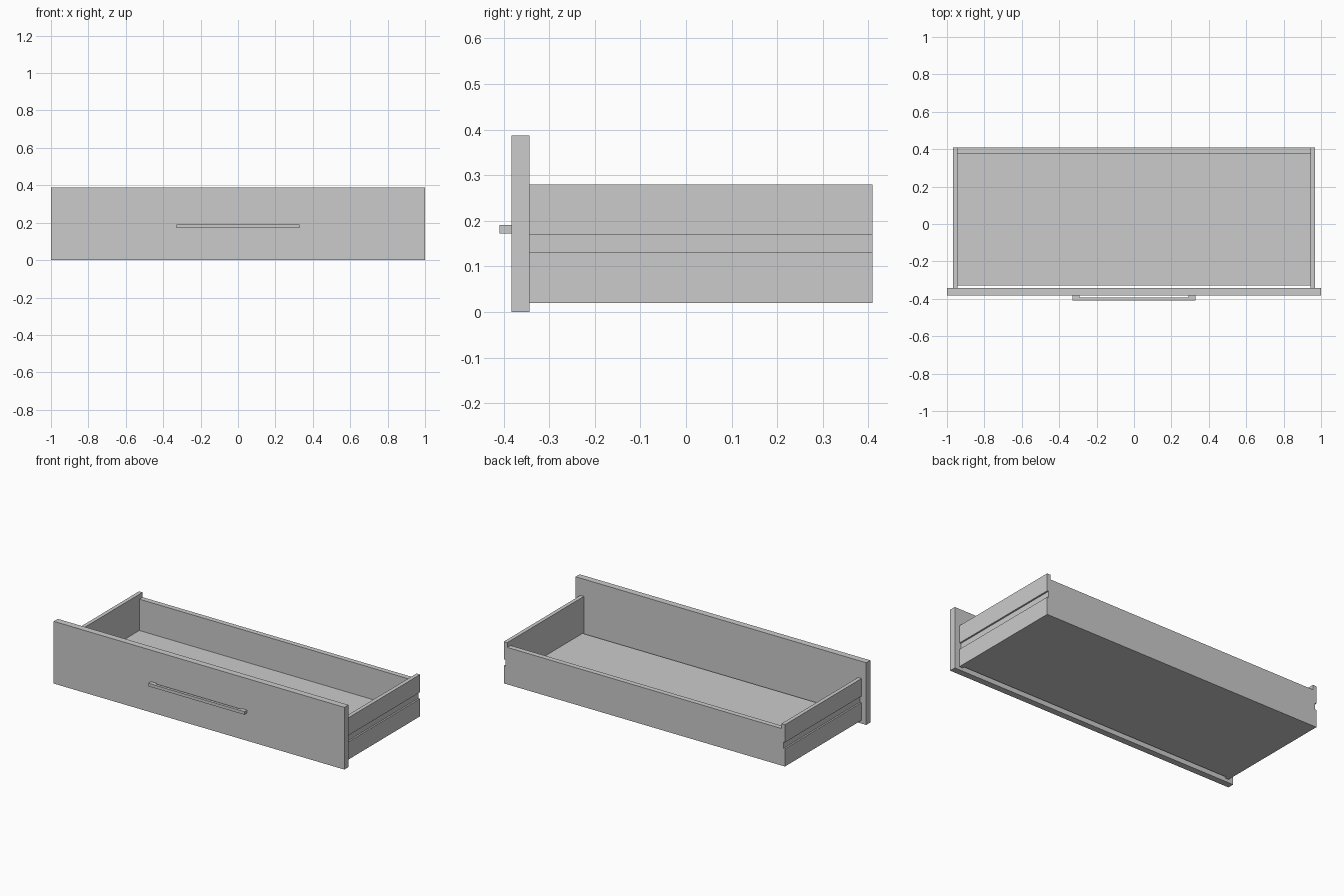
import bpy
import bmesh

if "Cube" in bpy.data.objects:
    bpy.data.objects.remove(bpy.data.objects["Cube"])


def prism(name, profile, axis, lo, hi):
    """Extrude a closed 2D profile along axis 'y' (profile x,z) or 'z' (profile x,y)."""
    bm = bmesh.new()
    place = (lambda a, b: (a, lo, b)) if axis == 'y' else (lambda a, b: (a, b, lo))
    face = bm.faces.new([bm.verts.new(place(a, b)) for a, b in profile])
    new = bmesh.ops.extrude_face_region(bm, geom=[face])["geom"]
    step = (0, hi - lo, 0) if axis == 'y' else (0, 0, hi - lo)
    bmesh.ops.translate(bm, vec=step,
                        verts=[g for g in new if isinstance(g, bmesh.types.BMVert)])
    bmesh.ops.recalc_face_normals(bm, faces=bm.faces)
    mesh = bpy.data.meshes.new(name)
    bm.to_mesh(mesh)
    bm.free()
    obj = bpy.data.objects.new(name, mesh)
    bpy.context.collection.objects.link(obj)
    return obj


def box(name, x0, x1, y0, y1, z0, z1):
    return prism(name, [(x0, y0), (x1, y0), (x1, y1), (x0, y1)], 'z', z0, z1)


FRONT, PANEL_BACK, BACK = -0.383, -0.343, 0.409
INNER, OUTER, GROOVE = 0.943, 0.967, 0.957
BOTTOM, SIDE_TOP, BACK_TOP = 0.02, 0.28, 0.25

# Front panel, overhanging the drawer box on all sides
box("front_panel", -1, 1, FRONT, PANEL_BACK, 0, 0.387)

# Side walls with a runner groove along the outer face
side_profile = [(INNER, BOTTOM), (OUTER, BOTTOM), (OUTER, 0.13), (GROOVE, 0.13),
                (GROOVE, 0.17), (OUTER, 0.17), (OUTER, SIDE_TOP), (INNER, SIDE_TOP)]
for label, s in (("left", -1), ("right", 1)):
    prism(f"{label}_side", [(s * x, z) for x, z in side_profile], 'y', PANEL_BACK, BACK)

# Back wall, slightly lower than the sides
box("back_wall", -INNER, INNER, 0.377, BACK, BOTTOM, BACK_TOP)

# Floor, stopping just short of the front panel
box("drawer_floor", -INNER, INNER, -0.33, 0.377, BOTTOM, 0.055)

# Pull handle: U-shaped bar standing off the panel
half = [(0.33, -0.409), (0.33, FRONT), (0.292, FRONT), (0.292, -0.392)]
prism("pull_handle", half + [(-x, y) for x, y in reversed(half)], 'z', 0.172, 0.191)
